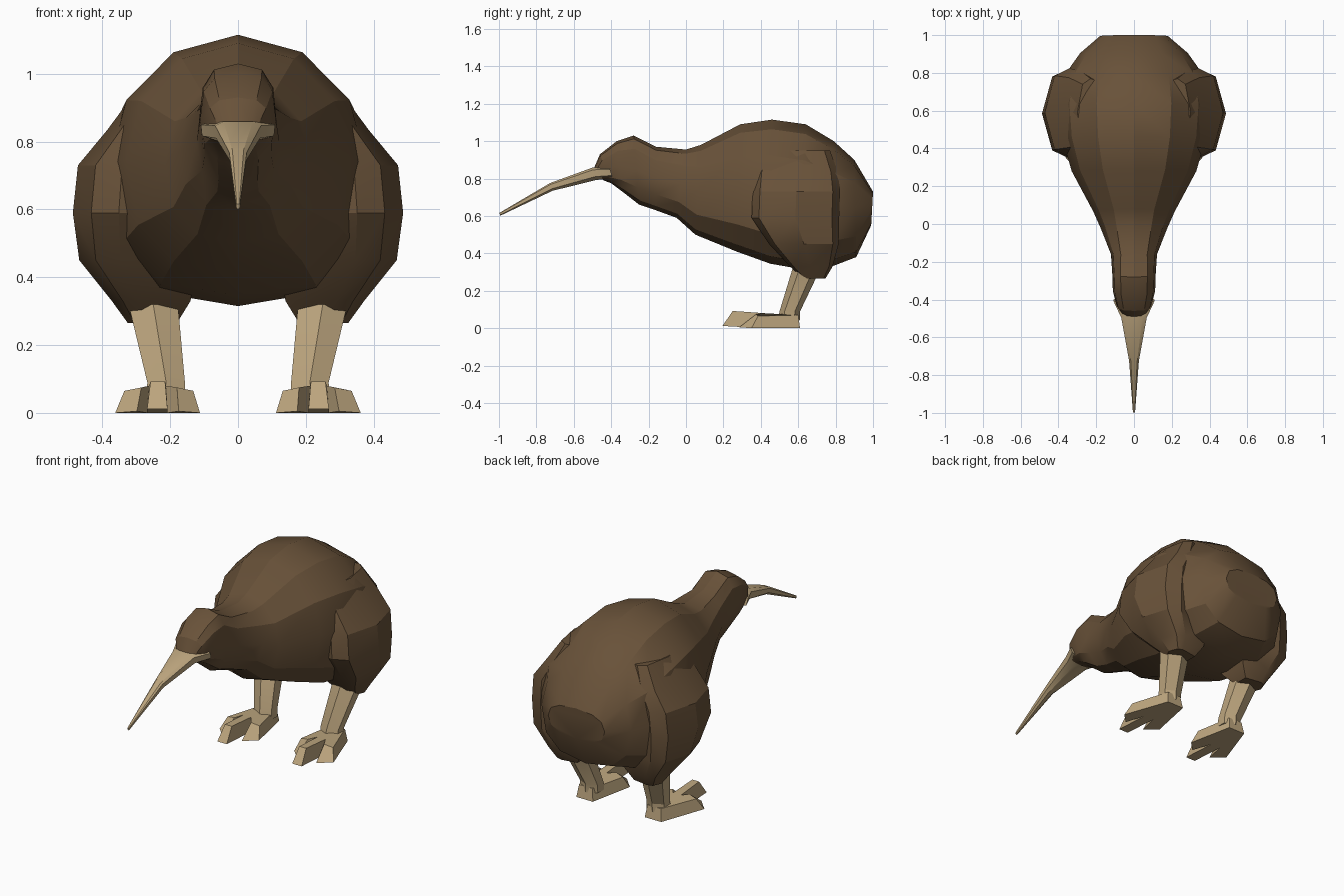
import bpy, bmesh, math
from mathutils import Vector

if "Cube" in bpy.data.objects:
    bpy.data.objects.remove(bpy.data.objects["Cube"])


def material(name, rgb):
    m = bpy.data.materials.new(name)
    m.diffuse_color = (*rgb, 1)
    m.use_nodes = True
    m.node_tree.nodes["Principled BSDF"].inputs["Base Color"].default_value = m.diffuse_color
    return m


BROWN = material("brown_plumage", (0.14, 0.084, 0.041))
TAN = material("tan_horn", (0.51, 0.38, 0.21))


def power(v, p):
    return math.copysign(abs(v) ** p, v)


def ring(center, a, b, n, turn=0.0, top=1.0, bottom=1.0):
    """Closed ring spanned by half axes a and b; powers below 1 make it boxier."""
    c, a, b = Vector(center), Vector(a), Vector(b)
    points = []
    for i in range(n):
        t = 2 * math.pi * (i + turn) / n
        p = top if math.sin(t) > 0 else bottom
        points.append(c + a * power(math.cos(t), p) + b * power(math.sin(t), p))
    return points


def loft(name, rings, mat, angle):
    """Skin a list of equal-length rings and cap both ends."""
    bm = bmesh.new()
    loops = [[bm.verts.new(p) for p in r] for r in rings]
    n = len(loops[0])
    for lo, hi in zip(loops, loops[1:]):
        for i in range(n):
            j = (i + 1) % n
            bm.faces.new((lo[i], lo[j], hi[j], hi[i]))
    bm.faces.new(loops[0])
    bm.faces.new(loops[-1])
    bmesh.ops.recalc_face_normals(bm, faces=bm.faces[:])
    mesh = bpy.data.meshes.new(name)
    bm.to_mesh(mesh)
    bm.free()
    mesh.materials.append(mat)
    ob = bpy.data.objects.new(name, mesh)
    bpy.context.collection.objects.link(ob)
    bpy.ops.object.select_all(action='DESELECT')
    ob.select_set(True)
    bpy.context.view_layer.objects.active = ob
    bpy.ops.object.shade_smooth_by_angle(angle=math.radians(angle))
    return ob


# Body, neck and head: (top y, top z, bottom y, bottom z, half width, top power, bottom power)
body = [
    (-.49, .86, -.44, .79, .065, .8, .8), (-.46, .93, -.40, .775, .092, .75, .8),
    (-.37, 1.00, -.34, .73, .112, .7, .9), (-.28, 1.03, -.25, .66, .115, .7, 1),
    (-.16, .97, -.16, .63, .122, .8, 1), (0, .955, -.05, .59, .175, .9, .9),
    (.08, .98, .05, .50, .215, 1, .85), (.29, 1.09, .27, .41, .33, 1, .8),
    (.46, 1.115, .45, .345, .38, 1, .75), (.64, 1.09, .62, .315, .395, 1, .75),
    (.79, 1.00, .78, .33, .37, 1, .75), (.90, .90, .91, .38, .285, .9, .8),
    (1.0, .73, .99, .55, .18, .8, .8),
]
loft("body", [ring((0, (yt + yb) / 2, (zt + zb) / 2), (w, 0, 0),
                   (0, (yt - yb) / 2, (zt - zb) / 2), 12, 0, pt, pb)
              for yt, zt, yb, zb, w, pt, pb in body], BROWN, 25)

# Beak: (y, z, half width, half height), drooping towards the tip
beak = [(-.40, .83, .114, .032), (-.49, .825, .070, .035),
        (-.72, .755, .027, .022), (-.995, .609, .006, .008)]
loft("beak", [ring((0, y, z), (w, 0, 0), (0, -h * .3, h), 8, .5, .5, .9)
              for y, z, w, h in beak], TAN, 30)

# Thigh: (outer x, inner x, y, z, half depth)
thigh = [(.325, .18, .685, .265, .05), (.372, .14, .67, .33, .095),
         (.468, .12, .63, .45, .155), (.487, .10, .585, .59, .195),
         (.472, .10, .59, .73, .195), (.385, .10, .59, .835, .185),
         (.30, .10, .59, .95, .15)]

# Shin: (x, y, z, half width, half depth)
shin = [(.212, .55, .04, .066, .058), (.212, .555, .09, .064, .055),
        (.25, .645, .32, .084, .075)]

# Foot outline: (x, y, bottom z, top z, top x, top y), heel then three toes
foot = [(.165, .61, 0, .07, .175, .60), (.27, .61, 0, .07, .26, .60),
        (.362, .35, 0, .065, .335, .385), (.298, .285, .005, .075, .285, .375),
        (.268, .41, 0, .08, .262, .42), (.268, .195, .012, .092, .258, .25),
        (.208, .195, .012, .092, .215, .25), (.208, .41, 0, .08, .212, .42),
        (.175, .285, .005, .075, .18, .375), (.112, .35, 0, .065, .132, .385)]


def thigh_ring(s, xo, xi, y, z, d):
    """Wedge-shaped section with a ridge along the outside."""
    k = xo - xi
    half = [(xo - .14 * k, d), (xo - .35 * k, 1.2 * d), (xi, .9 * d)]
    outline = [(xo, 0)] + half + [(x, -v) for x, v in reversed(half)]
    return [Vector((s * x, y + v, z)) for x, v in outline]


for s, side in ((-1, "left"), (1, "right")):
    loft(side + "_thigh", [thigh_ring(s, *row) for row in thigh], BROWN, 30)
    loft(side + "_shin", [ring((s * x, y, z), (s * w, 0, 0), (0, d, 0), 6, .5)
                          for x, y, z, w, d in shin], TAN, 20)
    loft(side + "_foot", [[Vector((s * x, y, zb)) for x, y, zb, zt, tx, ty in foot],
                          [Vector((s * tx, ty, zt)) for x, y, zb, zt, tx, ty in foot]],
         TAN, 20)
